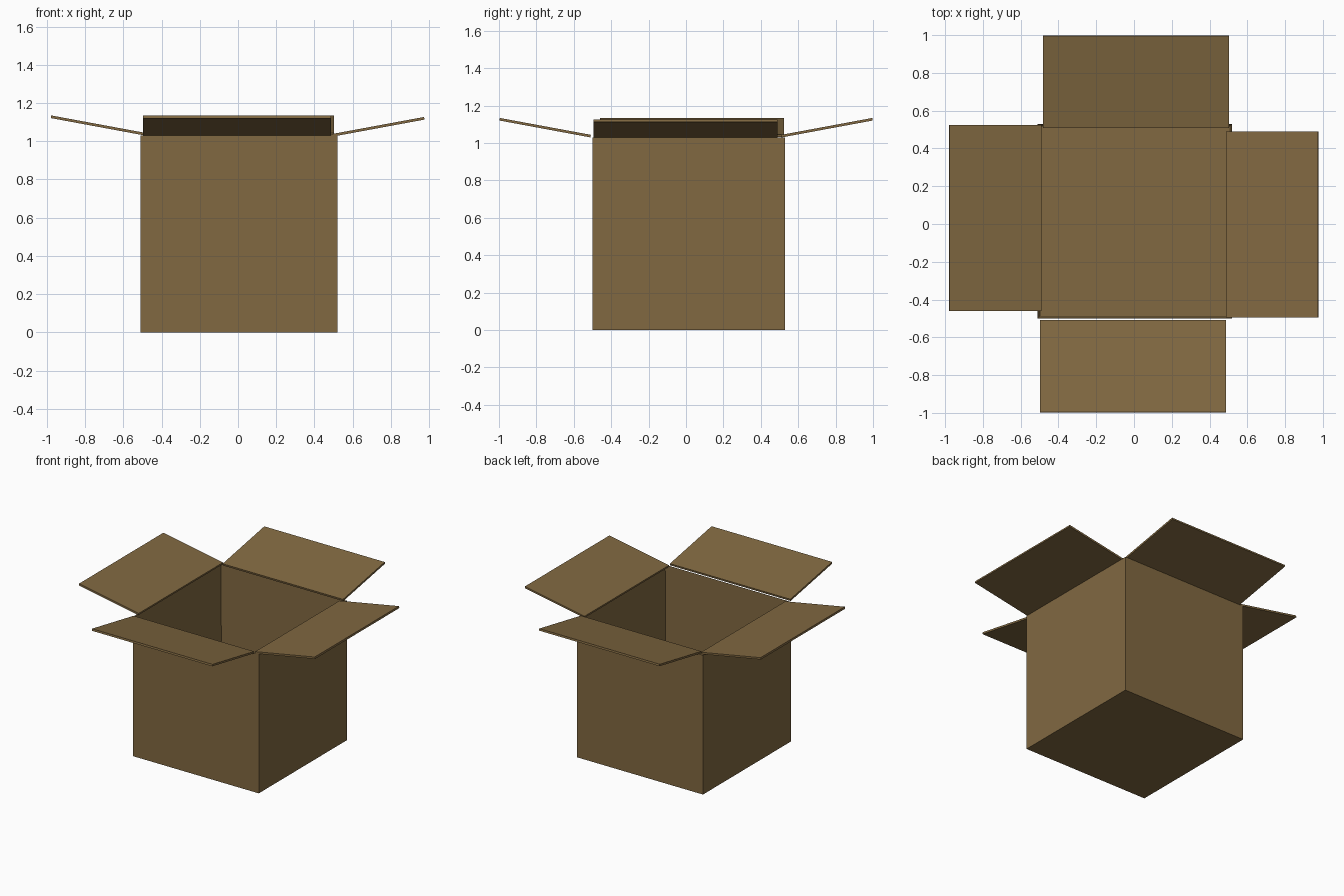
import bpy, bmesh
from math import radians
from mathutils import Matrix, Vector

cube = bpy.data.objects.get("Cube")
if cube:
    bpy.data.objects.remove(cube, do_unlink=True)

cardboard = bpy.data.materials.new("cardboard brown")
cardboard.use_nodes = True
COLOR = (0.22, 0.14, 0.053, 1)
cardboard.diffuse_color = COLOR
cardboard.node_tree.nodes["Principled BSDF"].inputs["Base Color"].default_value = COLOR


def finish(name, bm):
    mesh = bpy.data.meshes.new(name)
    bm.to_mesh(mesh)
    bm.free()
    mesh.materials.append(cardboard)
    obj = bpy.data.objects.new(name, mesh)
    bpy.context.collection.objects.link(obj)
    return obj


def block(size, center):
    bm = bmesh.new()
    bmesh.ops.create_cube(bm, size=1)
    bmesh.ops.scale(bm, vec=size, verts=bm.verts)
    bmesh.ops.translate(bm, vec=center, verts=bm.verts)
    return bm


# Open carton: inset the top face and push it down to the floor
SIDE, WALL = 1.03, 0.02
bm = block((SIDE, SIDE, SIDE), (0.005, 0.015, SIDE / 2))
bm.normal_update()
top = max(bm.faces, key=lambda f: f.calc_center_median().z)
bmesh.ops.inset_region(bm, faces=[top], thickness=WALL)
bmesh.ops.translate(bm, vec=(0, 0, WALL - SIDE), verts=top.verts)
finish("carton_body", bm)

# Four flaps folded outward, each tilted up from its hinge
LENGTH, WIDTH, THICK, TILT = 0.495, 0.985, 0.014, 10.5
FLAPS = {
    "left_flap": ((0.489, -0.002, 1.023), 0),
    "back_flap": ((0.01, 0.512, 1.03), 90),
    "right_flap": ((-0.493, 0.032, 1.031), 180),
    "front_flap": ((-0.005, -0.511, 1.03), 270),
}
for name, (hinge, turn) in FLAPS.items():
    flap = finish(name, block((LENGTH, WIDTH, THICK), (LENGTH / 2, 0, THICK / 2)))
    flap.matrix_world = (Matrix.Translation(Vector(hinge))
                         @ Matrix.Rotation(radians(turn), 4, "Z")
                         @ Matrix.Rotation(radians(-TILT), 4, "Y"))
